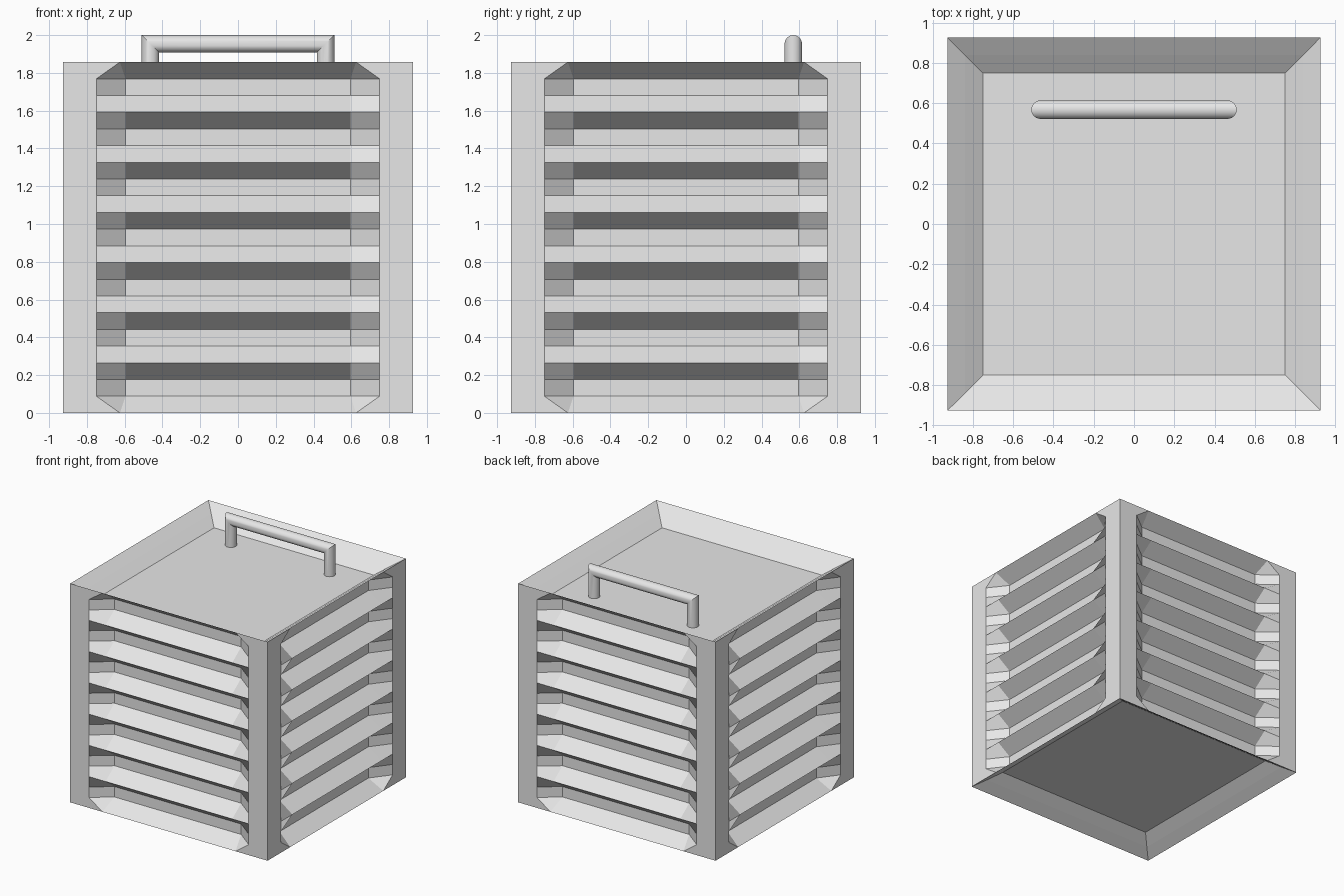
import bpy, bmesh, math
from mathutils import Matrix, Vector

if "Cube" in bpy.data.objects:
    bpy.data.objects.remove(bpy.data.objects["Cube"])

H = 0.927            # half width of the crate
TOP = 1.857          # crate height
D = 0.12             # recess depth
ROWS = 21            # corrugation rows per side

grey = bpy.data.materials.new("light grey metal")
grey.diffuse_color = (0.8, 0.8, 0.8, 1)
grey.use_nodes = True
grey.node_tree.nodes["Principled BSDF"].inputs["Base Color"].default_value = grey.diffuse_color


def finish(name, bm):
    me = bpy.data.meshes.new(name)
    bm.to_mesh(me)
    bm.free()
    me.materials.append(grey)
    ob = bpy.data.objects.new(name, me)
    bpy.context.collection.objects.link(ob)
    return ob


# Corrugated walls: ridges on every third row, flush with the frame
bm = bmesh.new()
for turn in range(4):
    rot = Matrix.Rotation(turn * math.pi / 2, 4, 'Z')
    grid = []
    for k in range(ROWS + 1):
        ridge = k % 3 == 0
        inner = 0.625 if k in (0, ROWS) else 0.595
        depth = 0 if ridge else D
        z = TOP * k / ROWS
        pts = [(-H, 0), (-0.75, 0), (-inner, depth), (inner, depth), (0.75, 0), (H, 0)]
        grid.append([bm.verts.new(rot @ Vector((x, -H + d, z))) for x, d in pts])
    for k in range(ROWS):
        for c in range(5):
            a, b = grid[k][c], grid[k][c + 1]
            e, f = grid[k + 1][c + 1], grid[k + 1][c]
            if k in (0, ROWS - 1) and c in (1, 3):
                # chamfered ends of the first and last rows
                if (k == 0) == (c == 1):
                    bm.faces.new((a, b, f))
                    bm.faces.new((b, e, f))
                else:
                    bm.faces.new((a, b, e))
                    bm.faces.new((a, e, f))
            else:
                bm.faces.new((a, b, e, f))
bmesh.ops.remove_doubles(bm, verts=bm.verts, dist=0.0005)
finish("corrugated_walls", bm)


# Sunken panels with sloping rims
def sunken_panel(name, z, sign):
    bm = bmesh.new()
    rings = []
    for half, depth in ((H, 0), (0.84, 0.057), (0.75, D)):
        rings.append([bm.verts.new((half * x, half * y, z - sign * depth))
                      for x, y in ((-1, -1), (1, -1), (1, 1), (-1, 1))])
    for o, i in zip(rings, rings[1:]):
        for n in range(4):
            m = (n + 1) % 4
            bm.faces.new((o[n], o[m], i[m], i[n]))
    bm.faces.new(rings[-1])
    if sign < 0:
        bmesh.ops.reverse_faces(bm, faces=bm.faces)
    finish(name, bm)


sunken_panel("lid_panel", TOP, 1)
sunken_panel("base_panel", 0, -1)

# Round bar handle with mitred corners
bm = bmesh.new()
R, X, Z, Y, SIDES = 0.046, 0.464, 1.954, 0.568, 24
rings = []
for x, z, s in ((-X, TOP - D, 0), (-X, Z, 1), (X, Z, -1), (X, TOP - D, 0)):
    side = 1 if x < 0 else -1
    ring = []
    for n in range(SIDES):
        t = 2 * math.pi * n / SIDES
        u, v = R * math.cos(t), R * math.sin(t)
        ring.append(bm.verts.new((x + side * u, Y + v, z - (u if s else 0))))
    rings.append(ring)
for p, q in zip(rings, rings[1:]):
    for n in range(SIDES):
        m = (n + 1) % SIDES
        bm.faces.new((p[n], p[m], q[m], q[n]))
bm.faces.new(rings[0])
bm.faces.new(rings[-1])
bmesh.ops.recalc_face_normals(bm, faces=bm.faces)
handle = finish("handle", bm)
bpy.context.view_layer.objects.active = handle
handle.select_set(True)
bpy.ops.object.shade_smooth_by_angle(angle=math.radians(30))
